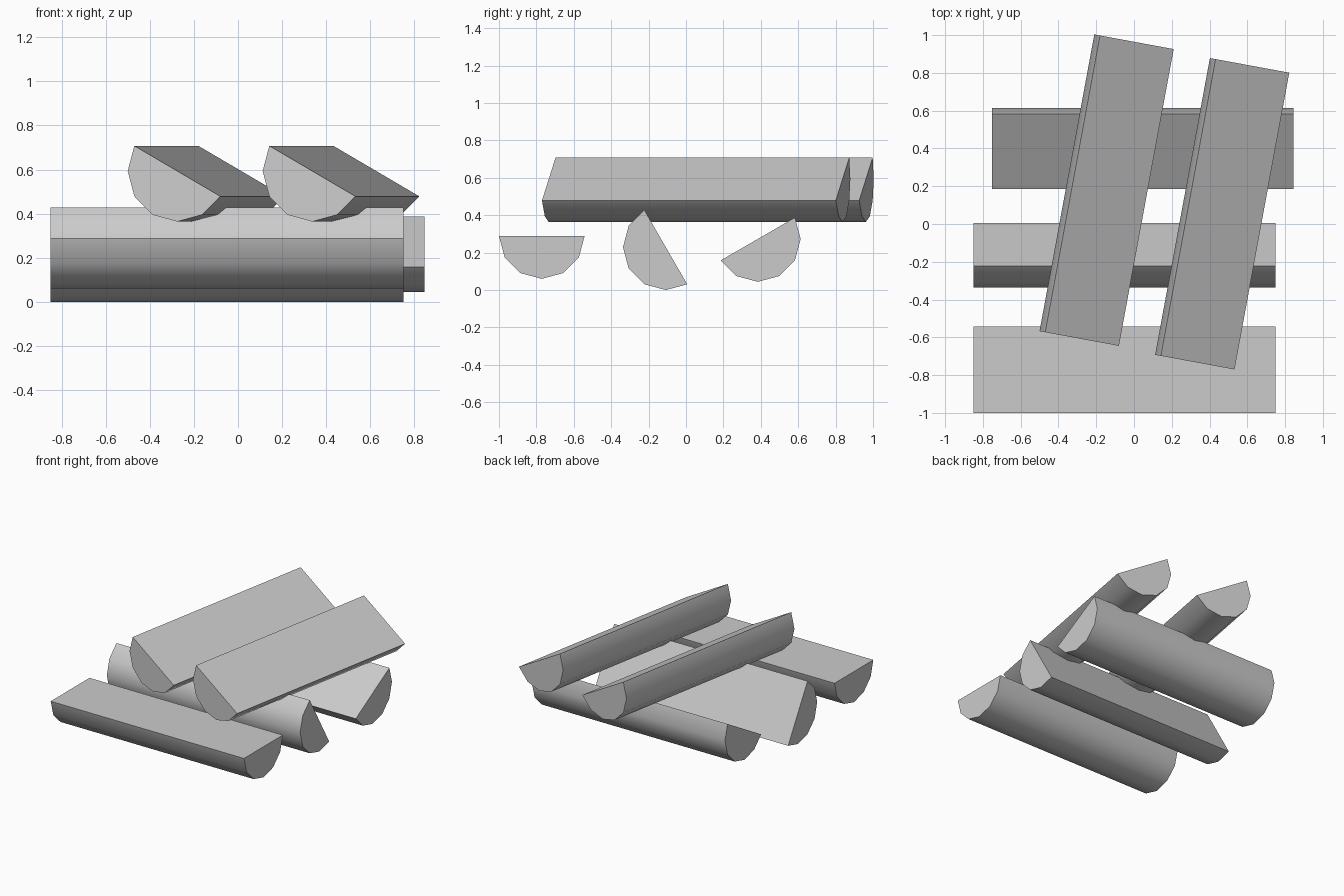
import bpy, bmesh
from math import cos, sin, radians
from mathutils import Vector

if "Cube" in bpy.data.objects:
    bpy.data.objects.remove(bpy.data.objects["Cube"])

R = 0.229          # log radius
STEPS = 6          # facets on the rounded bark side
UP = Vector((0, 0, 1))


def half_log(name, start, end, first_angle):
    """Split log: half-round profile at start (seen looking along the axis), extruded to end."""
    start, end = Vector(start), Vector(end)
    axis = end - start
    right = axis.cross(UP).normalized()
    bm = bmesh.new()
    ring = []
    for i in range(STEPS + 1):
        a = radians(first_angle + 180 * i / STEPS)
        ring.append(bm.verts.new(start + right * R * cos(a) + UP * R * sin(a)))
    cap = bm.faces.new(ring)
    # extrude the profile, keeping the starting cap
    ext = bmesh.ops.extrude_face_region(bm, geom=[cap], use_keep_orig=True)
    moved = [g for g in ext["geom"] if isinstance(g, bmesh.types.BMVert)]
    bmesh.ops.translate(bm, verts=moved, vec=axis)
    bmesh.ops.recalc_face_normals(bm, faces=bm.faces[:])
    mesh = bpy.data.meshes.new(name)
    bm.to_mesh(mesh)
    bm.free()
    obj = bpy.data.objects.new(name, mesh)
    bpy.context.collection.objects.link(obj)
    # rounded bark, crisp split face and ends
    bpy.ops.object.select_all(action='DESELECT')
    obj.select_set(True)
    bpy.context.view_layer.objects.active = obj
    bpy.ops.object.shade_smooth_by_angle(angle=radians(40))


# bottom row, lying along x, each rolled differently
half_log("front_log", (0.75, -0.771, 0.289), (-0.85, -0.771, 0.289), 180)
half_log("middle_log", (0.75, -0.108, 0.229), (-0.85, -0.108, 0.229), 120)
half_log("back_log", (0.845, 0.384, 0.273), (-0.752, 0.384, 0.273), 210)

# top pair, laid across at a slight angle
for name, dx, dy in (("left_top_log", 0, 0), ("right_top_log", 0.612, -0.125)):
    half_log(name, (-0.275 + dx, -0.609 + dy, 0.593),
             (0.015 + dx, 0.962 + dy, 0.593), 150)
